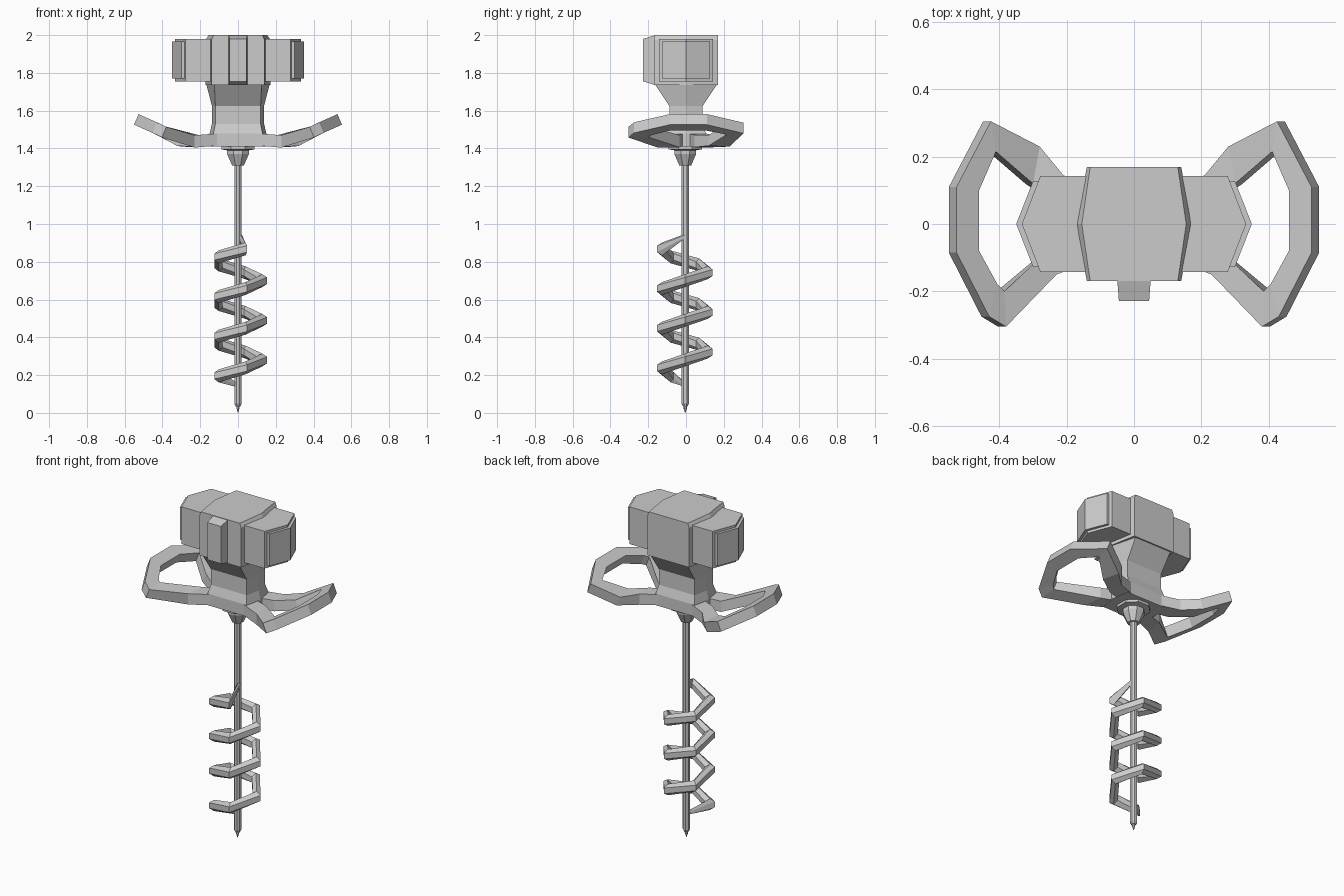
import bpy, bmesh, math
from mathutils import Vector

if "Cube" in bpy.data.objects:
    bpy.data.objects.remove(bpy.data.objects["Cube"])


def loft(name, rings, closed=False, mirror=False):
    """Skin a list of equal-sized point rings, capping the ends or closing the loop."""
    bm = bmesh.new()
    rows = [[bm.verts.new(p) for p in ring] for ring in rings]
    n = len(rows[0])
    for a, b in zip(rows, rows[1:]):
        for i in range(n):
            j = (i + 1) % n
            bm.faces.new((a[i], a[j], b[j], b[i]))
    bm.faces.new(rows[0][::-1])
    bm.faces.new(rows[-1])
    bmesh.ops.recalc_face_normals(bm, faces=bm.faces)
    mesh = bpy.data.meshes.new(name)
    bm.to_mesh(mesh)
    bm.free()
    ob = bpy.data.objects.new(name, mesh)
    bpy.context.collection.objects.link(ob)
    if mirror:
        ob.modifiers.new("Mirror", 'MIRROR')
    return ob


def hexagon(mid, side, y, z):
    """Six-sided outline with points on the x axis."""
    return [(mid, 0, z), (side, y, z), (-side, y, z),
            (-mid, 0, z), (-side, -y, z), (side, -y, z)]


def circle(r, z, n=8):
    return [(r * math.cos(2 * math.pi * (i + .5) / n),
             r * math.sin(2 * math.pi * (i + .5) / n) - .004, z) for i in range(n)]


def turned(name, profile, n=8):
    return loft(name, [circle(r, z, n) for r, z in profile])


# Engine housing, side pods and their raised end panels
loft("engine_housing", [hexagon(.172, .14, .17, 1.735),
                        hexagon(.172, .14, .17, 1.975),
                        hexagon(.155, .13, .17, 2.0)])
loft("side_pods", [hexagon(.333, .278, .143, 1.755), hexagon(.333, .278, .143, 1.98)])
loft("end_panels", [hexagon(.35, .3, .127, 1.77), hexagon(.35, .3, .127, 1.965)])

# Front rib of the housing
loft("front_rib", [[(-w, y, z0), (w, y, z0), (w, y, z1), (-w, y, z1)]
                   for w, y, z0, z1 in ((.05, -.16, 1.735, 2.0), (.045, -.228, 1.755, 1.98))])

# Neck flaring down into the handle hub
loft("neck", [hexagon(.168, .125, .165, 1.74), hexagon(.138, .12, .088, 1.625),
              hexagon(.138, .12, .088, 1.53), hexagon(.15, .13, .105, 1.48),
              hexagon(.15, .13, .105, 1.41)])

# Looped handles: outer and inner edge of the top face, in plan
OUTER = [(.11, .105), (.21, .145), (.28, .23), (.425, .305), (.527, .11),
         (.527, -.085), (.43, -.275), (.38, -.305), (.23, -.15), (.11, -.105)]
INNER = [(.11, .01), (.21, .045), (.30, .12), (.41, .215), (.46, .1),
         (.46, -.08), (.405, -.18), (.385, -.2), (.21, -.035), (.11, -.01)]
HEIGHT = [(.1, 1.48), (.29, 1.465), (.40, 1.525), (.55, 1.592)]


def handle_z(x):
    for (x0, z0), (x1, z1) in zip(HEIGHT, HEIGHT[1:]):
        if x <= x1:
            return z0 + (z1 - z0) * (x - x0) / (x1 - x0)


rings = []
for o, i in zip(OUTER, INNER):
    to, ti = [Vector((p[0], p[1], handle_z(p[0]))) for p in (o, i)]
    down = [Vector((.023, 0, -.056)) if t.x > .27 else Vector((0, 0, -.065)) for t in (to, ti)]
    rings.append([to, ti, ti + down[1], to + down[0]])
loft("handle", rings, mirror=True)

# Chuck, shaft and pointed tip
turned("chuck", [(.095, 1.425), (.095, 1.395), (.062, 1.39), (.062, 1.37), (.034, 1.31)])
turned("shaft", [(.021, 1.33), (.021, .05), (.013, .035)])
turned("tip", [(.011, .05), (.009, .025), (.001, 0)], 6)

# Spiral auger blade: five corners per turn, tapering into the shaft at both ends
stations = [(180, .012, .15, .35)]
stations += [(a, .128, .28 + .21 * (a - 360) / 360, 1) for a in range(216, 1369, 72)]
stations += [(1440, .012, .935, .35)]
rings = []
for ang, R, z, s in stations:
    a = math.radians(ang)
    ring = []
    for k in range(6):
        t = math.radians(30 + 60 * k)
        r = R + .031 * s * math.cos(t)
        ring.append((r * math.cos(a), r * math.sin(a) - .006, z + .034 * s * math.sin(t)))
    rings.append(ring)
loft("auger_blade", rings)
